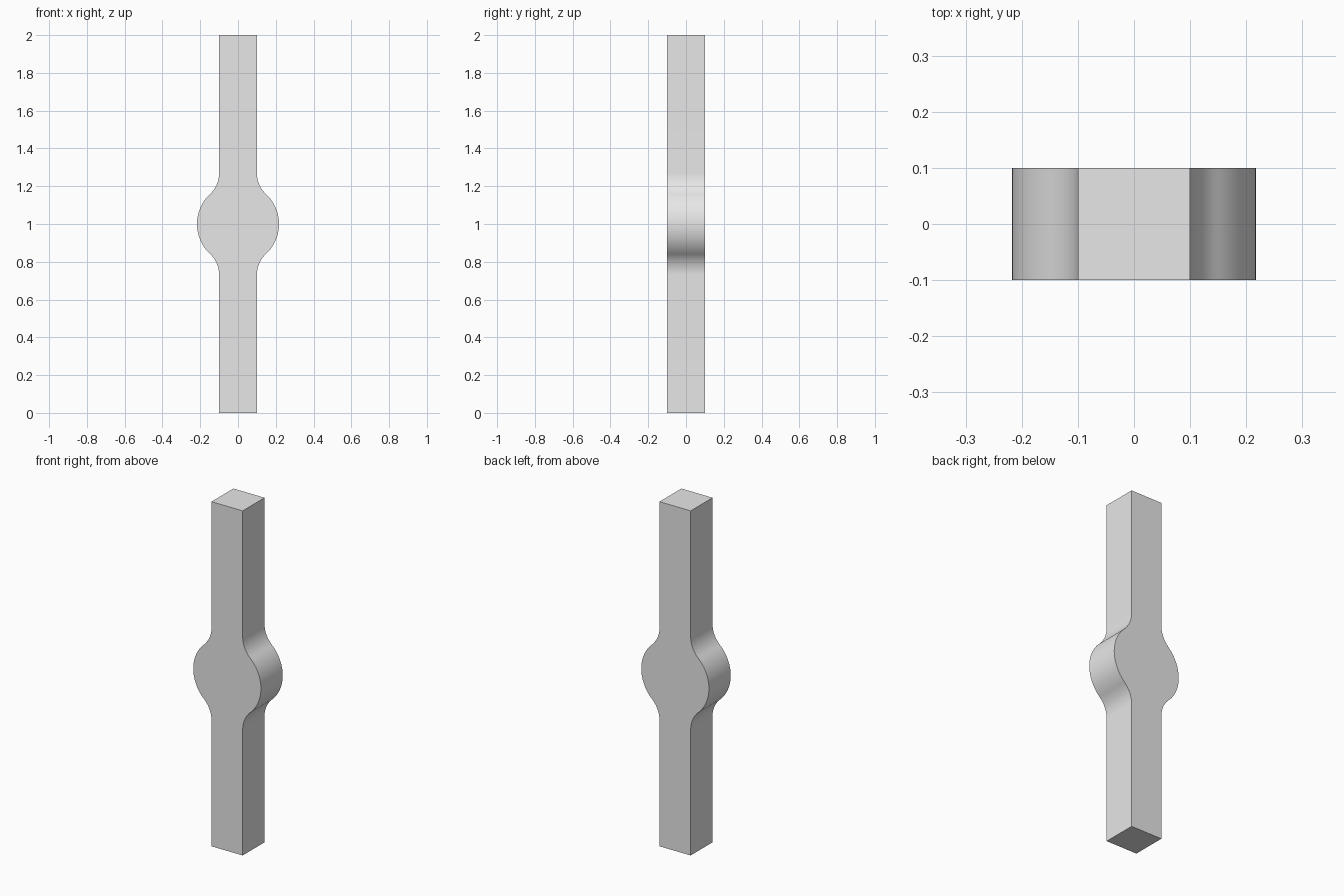
import bpy
import bmesh
from math import atan2, cos, sin, pi, sqrt, radians

cube = bpy.data.objects.get("Cube")
if cube:
    bpy.data.objects.remove(cube, do_unlink=True)

HALF = 0.1      # half width of the square bar
HEIGHT = 2.0
MID = 1.0       # height of the hub centre
HUB = 0.217     # hub radius
RISE = 0.27     # where the fillets meet the bar, above and below the hub centre
STEPS = 16

# Fillet radius that is tangent to both the bar side and the hub
fillet = (HALF**2 + RISE**2 - HUB**2) / (2 * (HUB - HALF))
angle = atan2(RISE, HALF + fillet)


def arc(cx, cz, radius, start, end, steps):
    return [(cx + radius * cos(start + (end - start) * i / steps),
             cz + radius * sin(start + (end - start) * i / steps))
            for i in range(steps + 1)]


# Right-hand outline from bottom to top: bar, fillet, hub, fillet, bar
side = [(HALF, 0)]
side += arc(HALF + fillet, MID - RISE, fillet, pi, pi - angle, STEPS)
side += arc(0, MID, HUB, -angle, angle, 2 * STEPS)[1:-1]
side += arc(HALF + fillet, MID + RISE, fillet, pi + angle, pi, STEPS)
side += [(HALF, HEIGHT)]
outline = side + [(-x, z) for x, z in reversed(side)]

# Extrude the outline through the depth of the bar
bm = bmesh.new()
front = bm.faces.new([bm.verts.new((x, -HALF, z)) for x, z in outline])
result = bmesh.ops.extrude_face_region(bm, geom=[front], use_keep_orig=True)
back = [v for v in result["geom"] if isinstance(v, bmesh.types.BMVert)]
bmesh.ops.translate(bm, verts=back, vec=(0, 2 * HALF, 0))
bmesh.ops.recalc_face_normals(bm, faces=bm.faces)
mesh = bpy.data.meshes.new("bar_with_round_hub")
bm.to_mesh(mesh)
bm.free()

bar = bpy.data.objects.new("bar_with_round_hub", mesh)
bpy.context.collection.objects.link(bar)

# Plain grey
grey = bpy.data.materials.new("light_grey")
grey.use_nodes = True
colour = (0.8, 0.8, 0.8, 1)
grey.diffuse_color = colour
grey.node_tree.nodes["Principled BSDF"].inputs["Base Color"].default_value = colour
mesh.materials.append(grey)

bpy.ops.object.select_all(action="DESELECT")
bar.select_set(True)
bpy.context.view_layer.objects.active = bar
bpy.ops.object.shade_smooth_by_angle(angle=radians(30))
